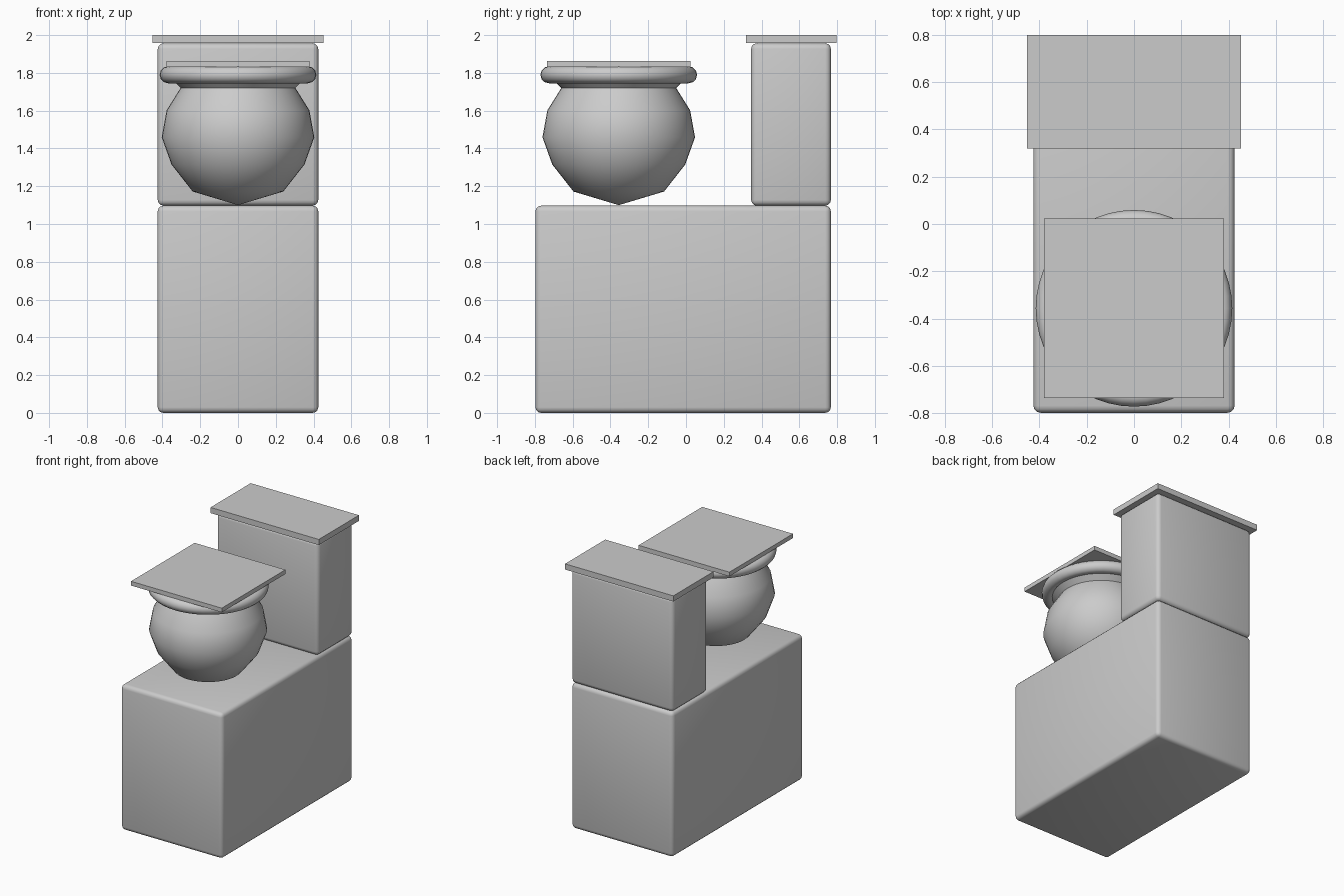
import bpy, bmesh
from mathutils import Matrix, Vector
from math import radians, tau, cos, sin

if "Cube" in bpy.data.objects:
    bpy.data.objects.remove(bpy.data.objects["Cube"])


def box(name, lo, hi, bevel=0.0):
    lo, hi = Vector(lo), Vector(hi)
    bm = bmesh.new()
    bmesh.ops.create_cube(bm, size=1.0)
    bmesh.ops.scale(bm, vec=hi - lo, verts=bm.verts)
    bmesh.ops.translate(bm, vec=(lo + hi) / 2, verts=bm.verts)
    if bevel:
        bmesh.ops.bevel(bm, geom=bm.edges[:], offset=bevel, segments=3,
                        profile=0.5, affect='EDGES')
    return finish(name, bm)


def lathe(name, profile, centre, steps=48, closed=False):
    bm = bmesh.new()
    verts = [bm.verts.new((r, 0, z)) for r, z in profile]
    pairs = list(zip(verts, verts[1:]))
    if closed:
        pairs.append((verts[-1], verts[0]))
    edges = [bm.edges.new(p) for p in pairs]
    bmesh.ops.spin(bm, geom=verts + edges, cent=(0, 0, 0), axis=(0, 0, 1),
                   angle=tau, steps=steps, use_duplicate=False)
    bmesh.ops.remove_doubles(bm, verts=bm.verts, dist=1e-4)
    bmesh.ops.recalc_face_normals(bm, faces=bm.faces)
    bmesh.ops.transform(bm, matrix=Matrix.Translation(centre), verts=bm.verts)
    return finish(name, bm)


def finish(name, bm):
    mesh = bpy.data.meshes.new(name)
    bm.to_mesh(mesh)
    bm.free()
    ob = bpy.data.objects.new(name, mesh)
    bpy.context.collection.objects.link(ob)
    bpy.ops.object.select_all(action='DESELECT')
    bpy.context.view_layer.objects.active = ob
    ob.select_set(True)
    bpy.ops.object.shade_smooth_by_angle(angle=radians(40))
    return ob


# Pedestal, tank and tank lid
box("pedestal", (-0.425, -0.797, 0.0), (0.425, 0.767, 1.097), 0.03)
box("tank", (-0.425, 0.345, 1.097), (0.425, 0.767, 1.957), 0.03)
box("tank_lid", (-0.452, 0.318, 1.957), (0.452, 0.797, 2.0))

# Round bowl with a flared lip
CENTRE = (0, -0.356, 0)
lathe("bowl", [(0, 1.10), (0.24, 1.172), (0.352, 1.315), (0.404, 1.459),
               (0.378, 1.602), (0.304, 1.72), (0.36, 1.775)], CENTRE)

# Ring seat and flat cover
ring = [(0.37 + 0.045 * cos(tau * i / 12), 1.79 + 0.045 * sin(tau * i / 12))
        for i in range(12)]
lathe("seat_ring", ring, CENTRE, closed=True)
box("seat_cover", (-0.379, -0.735, 1.832), (0.379, 0.024, 1.864))
